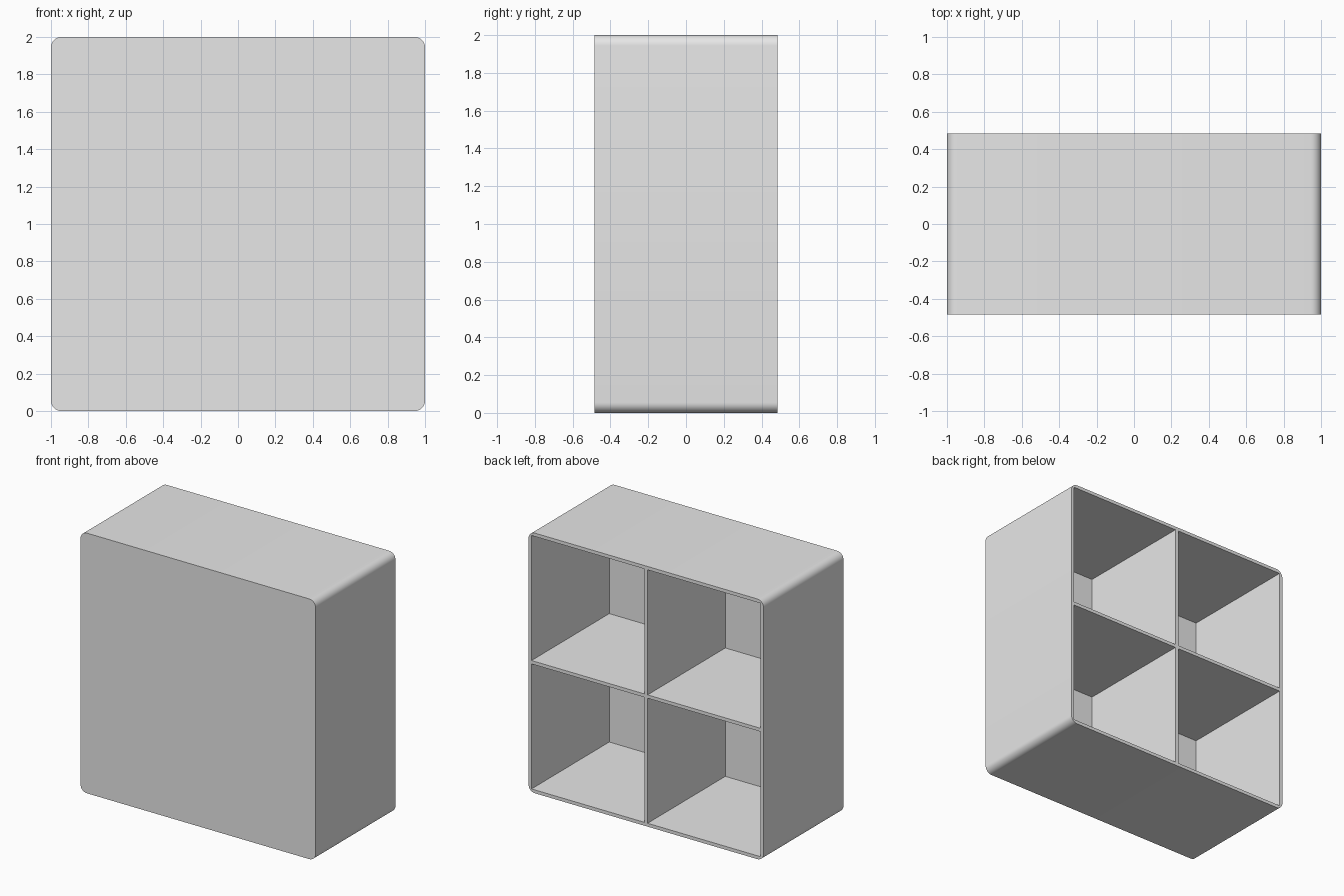
import bpy
import bmesh
import math
from mathutils import Matrix, Vector

cube = bpy.data.objects.get("Cube")
if cube:
    bpy.data.objects.remove(cube, do_unlink=True)

SIZE, DEPTH = 2.0, 0.97
WALL, RADIUS = 0.026, 0.055
CELL = (SIZE - 3 * WALL) / 2
STEP = (CELL + WALL) / 2

grey = bpy.data.materials.new("light grey")
grey.use_nodes = True
colour = (0.8, 0.8, 0.8, 1)
grey.diffuse_color = colour
grey.node_tree.nodes["Principled BSDF"].inputs["Base Color"].default_value = colour


def add_box(bm, centre, size):
    matrix = Matrix.Translation(centre) @ Matrix.Diagonal((*size, 1))
    bmesh.ops.create_cube(bm, size=1, matrix=matrix)


def make_object(name, bm):
    mesh = bpy.data.meshes.new(name)
    bm.to_mesh(mesh)
    bm.free()
    mesh.materials.append(grey)
    obj = bpy.data.objects.new(name, mesh)
    bpy.context.collection.objects.link(obj)
    return obj


# Outer casing, rounded along its four depth edges
bm = bmesh.new()
add_box(bm, Vector((0, 0, SIZE / 2)), (SIZE, DEPTH, SIZE))
depth_edges = [e for e in bm.edges
               if abs(e.verts[0].co.y - e.verts[1].co.y) > DEPTH / 2]
bmesh.ops.bevel(bm, geom=depth_edges, offset=RADIUS, segments=8,
                profile=0.5, affect='EDGES')
cabinet = make_object("shelf_cabinet", bm)

# Four square compartments, open at the back and closed by the front panel
bm = bmesh.new()
for sx in (-1, 1):
    for sz in (-1, 1):
        add_box(bm, Vector((sx * STEP, WALL, SIZE / 2 + sz * STEP)),
                (CELL, DEPTH, CELL))
cutter = make_object("compartment_cutter", bm)
cutter.hide_render = True

cut = cabinet.modifiers.new("compartments", 'BOOLEAN')
cut.operation = 'DIFFERENCE'
cut.solver = 'EXACT'
cut.object = cutter

bpy.ops.object.select_all(action='DESELECT')
cabinet.select_set(True)
bpy.context.view_layer.objects.active = cabinet
bpy.ops.object.modifier_apply(modifier=cut.name)
bpy.data.objects.remove(cutter, do_unlink=True)
bpy.ops.object.shade_smooth_by_angle(angle=math.radians(30))
